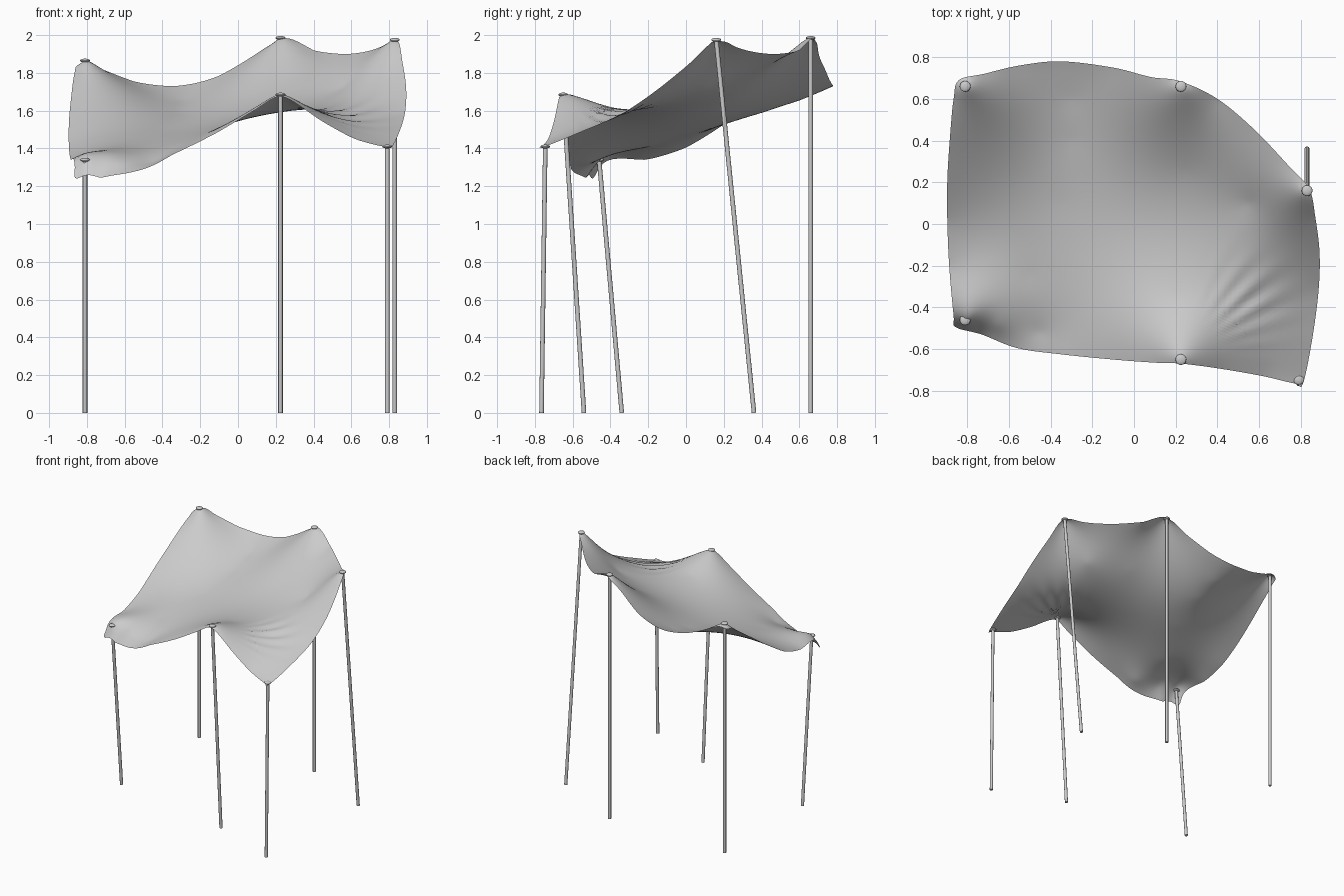
import bpy, bmesh, math
from mathutils import Vector

if "Cube" in bpy.data.objects:
    bpy.data.objects.remove(bpy.data.objects["Cube"])

# Poles: top x, y, z and the y of the foot
POLES = {
    "back_left_pole": (-0.81, 0.66, 1.865, 0.66),
    "back_middle_pole": (0.225, 0.66, 1.985, 0.66),
    "right_back_pole": (0.83, 0.16, 1.975, 0.36),
    "right_front_pole": (0.79, -0.745, 1.41, -0.765),
    "front_middle_pole": (0.225, -0.65, 1.685, -0.54),
    "front_left_pole": (-0.81, -0.46, 1.34, -0.34),
}

# Hem of the canopy, clockwise from the back left corner
HEM = [
    (-0.84, 0.69, 1.84), (-0.72, 0.72, 1.82), (-0.55, 0.76, 1.755),
    (-0.35, 0.78, 1.73), (-0.1, 0.75, 1.785), (0.08, 0.705, 1.89),
    (0.22, 0.685, 1.97), (0.4, 0.6, 1.92), (0.58, 0.45, 1.90),
    (0.75, 0.27, 1.935), (0.84, 0.17, 1.965), (0.87, 0.03, 1.86),
    (0.89, -0.14, 1.72), (0.885, -0.32, 1.595), (0.855, -0.55, 1.49),
    (0.81, -0.765, 1.405), (0.77, -0.765, 1.41), (0.62, -0.73, 1.45),
    (0.42, -0.695, 1.56), (0.23, -0.67, 1.675), (0.1, -0.665, 1.61),
    (-0.1, -0.65, 1.49), (-0.35, -0.625, 1.365), (-0.56, -0.595, 1.275),
    (-0.73, -0.53, 1.245), (-0.855, -0.495, 1.24), (-0.865, -0.44, 1.32),
    (-0.885, -0.22, 1.34), (-0.895, 0.0, 1.405), (-0.895, 0.22, 1.54),
    (-0.88, 0.45, 1.70), (-0.865, 0.6, 1.80),
]

# Heights that shape the sag inside the canopy
SAG = [
    (-0.3, 0.6, 1.655), (-0.3, 0.4, 1.59), (-0.35, 0.1, 1.50), (0.0, 0.0, 1.56),
    (-0.5, -0.25, 1.40), (-0.65, -0.485, 1.325), (-0.45, -0.52, 1.325),
    (0.2, -0.35, 1.60), (0.25, 0.25, 1.70), (0.6, -0.38, 1.57), (0.55, 0.1, 1.72),
]


def solve(a, b):
    """Gaussian elimination with pivoting."""
    n = len(b)
    m = [row[:] + [v] for row, v in zip(a, b)]
    for i in range(n):
        p = max(range(i, n), key=lambda r: abs(m[r][i]))
        m[i], m[p] = m[p], m[i]
        for r in range(i + 1, n):
            f = m[r][i] / m[i][i]
            if f:
                m[r] = [u - f * v for u, v in zip(m[r], m[i])]
    x = [0.0] * n
    for i in reversed(range(n)):
        x[i] = (m[i][n] - sum(m[i][j] * x[j] for j in range(i + 1, n))) / m[i][i]
    return x


# Smooth height function through hem, sag points and pole tops
knots = HEM + SAG + [(p[0], p[1], p[2] + 0.003) for p in POLES.values()]


def basis(x, y):
    return [math.hypot(x - k[0], y - k[1]) ** 1.5 for k in knots] + [1.0, x, y]


rows = [basis(k[0], k[1]) for k in knots]
n = len(knots)
for c in range(3):
    rows.append([(1.0, k[0], k[1])[c] for k in knots] + [0.0] * 3)
weights = solve(rows, [k[2] for k in knots] + [0.0] * 3)


def height(x, y):
    z = sum(w * b for w, b in zip(weights, basis(x, y)))
    # tension wrinkles fanning out from the front middle pole
    dx, dy = x - 0.225, y + 0.65
    d, ang = math.hypot(dx, dy), math.atan2(dy, dx)
    fade = math.exp(-((d - 0.42) / 0.17) ** 2 - ((ang - 0.72) / 0.35) ** 2)
    return z + 0.008 * fade * math.sin(ang * 30 + d * 5)


def catmull(p0, p1, p2, p3, t):
    return 0.5 * (2 * p1 + (p2 - p0) * t + (2 * p0 - 5 * p1 + 4 * p2 - p3) * t * t
                  + (3 * p1 - p0 - 3 * p2 + p3) * t ** 3)


# Canopy: rings shrinking from the hem to the centre
hv = [Vector(p[:2]) for p in HEM]
outline = [catmull(hv[i - 1], hv[i], hv[(i + 1) % len(hv)], hv[(i + 2) % len(hv)], s / 7)
           for i in range(len(hv)) for s in range(7)]
outline.reverse()
RINGS = 48
bm = bmesh.new()
centre = bm.verts.new((0, 0, height(0, 0)))
previous = None
for r in range(1, RINGS + 1):
    ring = [bm.verts.new((*(p * r / RINGS), height(*(p * r / RINGS)))) for p in outline]
    for i in range(len(ring)):
        j = (i + 1) % len(ring)
        if previous:
            bm.faces.new((previous[i], ring[i], ring[j], previous[j]))
        else:
            bm.faces.new((centre, ring[i], ring[j]))
    previous = ring
for f in bm.faces:
    f.smooth = True
mesh = bpy.data.meshes.new("canopy")
bm.to_mesh(mesh)
bm.free()
bpy.context.collection.objects.link(bpy.data.objects.new("canopy", mesh))

# Poles with a flat round cap under the cloth
for name, (x, y, z, foot) in POLES.items():
    top, base = Vector((x, y, z)), Vector((x, foot, 0))
    axis = top - base
    bpy.ops.mesh.primitive_cylinder_add(vertices=16, radius=0.012, depth=axis.length,
                                        location=(top + base) / 2)
    pole = bpy.context.object
    pole.name = name
    pole.rotation_euler = axis.to_track_quat('Z', 'Y').to_euler()
    bpy.ops.object.shade_smooth_by_angle()
    bpy.ops.mesh.primitive_uv_sphere_add(segments=20, ring_count=10, radius=0.026, location=top)
    cap = bpy.context.object
    cap.name = name.replace("pole", "cap")
    cap.scale.z = 0.4
    bpy.ops.object.shade_smooth_by_angle()
